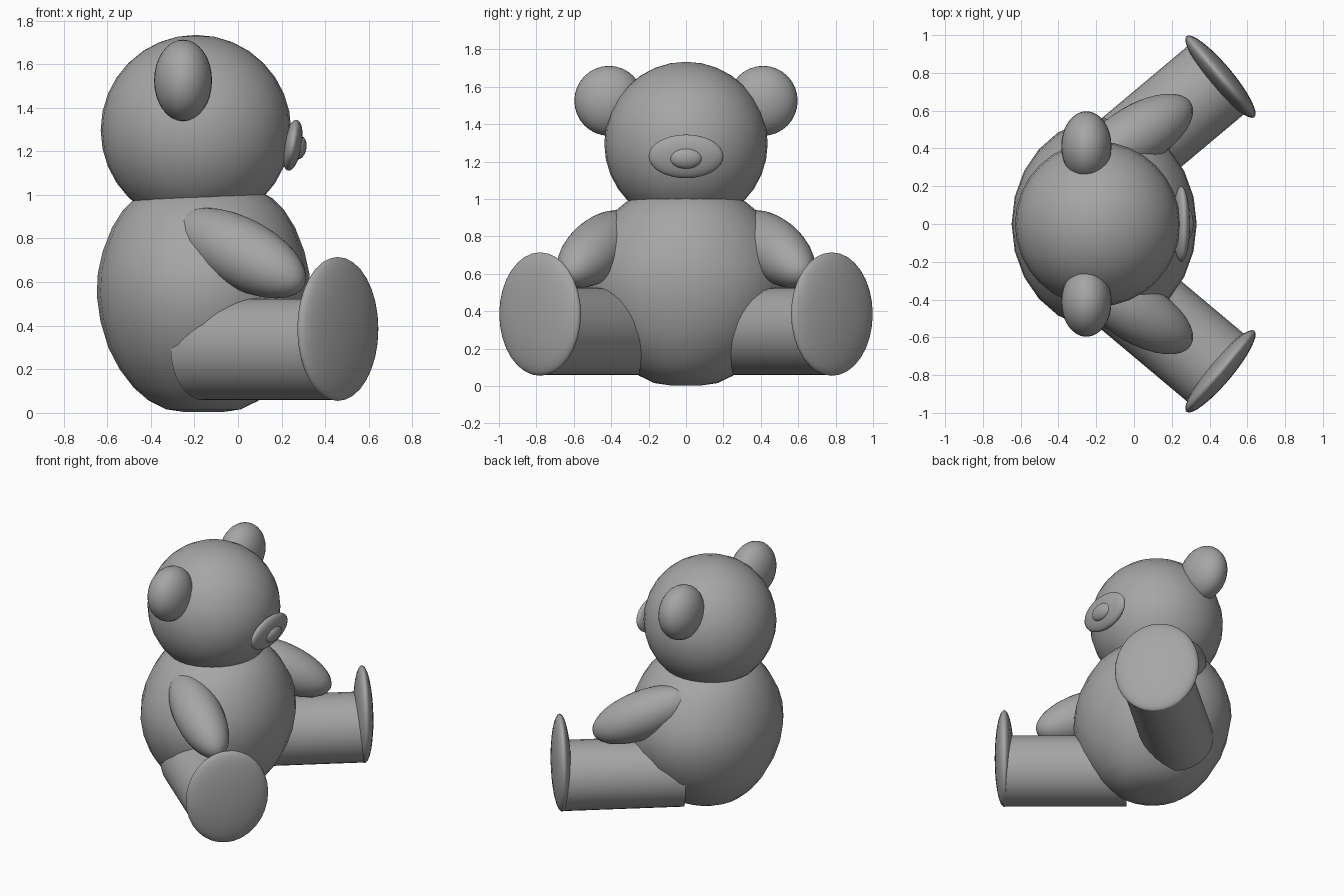
import bpy, bmesh, math
from mathutils import Vector, Matrix

cube = bpy.data.objects.get("Cube")
if cube:
    bpy.data.objects.remove(cube, do_unlink=True)

grey = bpy.data.materials.new("plain_grey")
grey.use_nodes = True
colour = (0.38, 0.38, 0.38, 1)
grey.diffuse_color = colour
grey.node_tree.nodes["Principled BSDF"].inputs["Base Color"].default_value = colour


def finish(name, bm, angle=50):
    mesh = bpy.data.meshes.new(name)
    bmesh.ops.recalc_face_normals(bm, faces=bm.faces)
    bm.to_mesh(mesh)
    bm.free()
    mesh.materials.append(grey)
    obj = bpy.data.objects.new(name, mesh)
    bpy.context.collection.objects.link(obj)
    bpy.ops.object.select_all(action='DESELECT')
    obj.select_set(True)
    bpy.context.view_layer.objects.active = obj
    bpy.ops.object.shade_smooth_by_angle(angle=math.radians(angle))
    return obj


def placement(centre, direction):
    turn = Vector(direction).to_track_quat('X', 'Z').to_matrix().to_4x4()
    return Matrix.Translation(centre) @ turn


def ellipsoid(name, centre, radii, direction=(1, 0, 0), segments=32):
    bm = bmesh.new()
    bmesh.ops.create_uvsphere(bm, u_segments=segments, v_segments=segments // 2, radius=1)
    bm.transform(placement(centre, direction) @ Matrix.Diagonal((*radii, 1)))
    return finish(name, bm, 80)


def cylinder(name, start, end, radius):
    start, end = Vector(start), Vector(end)
    bm = bmesh.new()
    bmesh.ops.create_cone(bm, cap_ends=True, segments=32, radius1=radius,
                          radius2=radius, depth=(end - start).length)
    bm.transform(placement((start + end) / 2, end - start) @ Matrix.Rotation(math.pi / 2, 4, 'Y'))
    return finish(name, bm)


def lathe_body(name, centre_x, profile, segments=24):
    # Rounded torso, broader sideways around the belly
    bm = bmesh.new()
    rings = []
    for r, z in profile:
        wide = r * (1 + 0.14 * max(0, 1 - ((z - 0.54) / 0.47) ** 2))
        ring = []
        for i in range(segments):
            a = math.tau * i / segments
            ring.append(bm.verts.new((centre_x + r * math.cos(a), wide * math.sin(a), z)))
        rings.append(ring)
    for low, high in zip(rings, rings[1:]):
        for i in range(segments):
            j = (i + 1) % segments
            bm.faces.new((low[i], low[j], high[j], high[i]))
    bm.faces.new(rings[0])
    bm.faces.new(rings[-1])
    return finish(name, bm)


# Torso and head
lathe_body("body", -0.158, [
    (0.08, 0.003), (0.17, 0.016), (0.25, 0.055), (0.32, 0.115), (0.385, 0.2),
    (0.437, 0.3), (0.473, 0.42), (0.49, 0.54), (0.485, 0.64), (0.463, 0.74),
    (0.42, 0.85), (0.37, 0.93), (0.315, 0.985), (0.2, 1.05)])
ellipsoid("head", (-0.193, 0, 1.297), (0.437, 0.437, 0.437))

# Muzzle and nose, tipped slightly downward
ellipsoid("muzzle", (0.25, 0, 1.228), (0.043, 0.2, 0.118), (1, 0, -0.17))
ellipsoid("nose", (0.28, 0, 1.217), (0.034, 0.085, 0.055), (1, 0, -0.17))

# Paired parts: left is the model's own +y flank when it looks along +x
for side, label in ((1, "left"), (-1, "right")):
    ellipsoid(label + "_ear", (-0.252, side * 0.412, 1.525), (0.133, 0.185, 0.187))
    ellipsoid(label + "_arm", (0.015, side * 0.47, 0.733), (0.36, 0.16, 0.16),
              (0.78, side * 0.47, -0.41))
    outward = Vector((math.cos(math.radians(40)), side * math.sin(math.radians(40)), 0))
    ankle = Vector((0.455, side * 0.78, 0.292))
    cylinder(label + "_leg", ankle - outward * 0.8, ankle, 0.234)
    ellipsoid(label + "_foot", (0.458, side * 0.78, 0.385), (0.063, 0.28, 0.33), outward)
